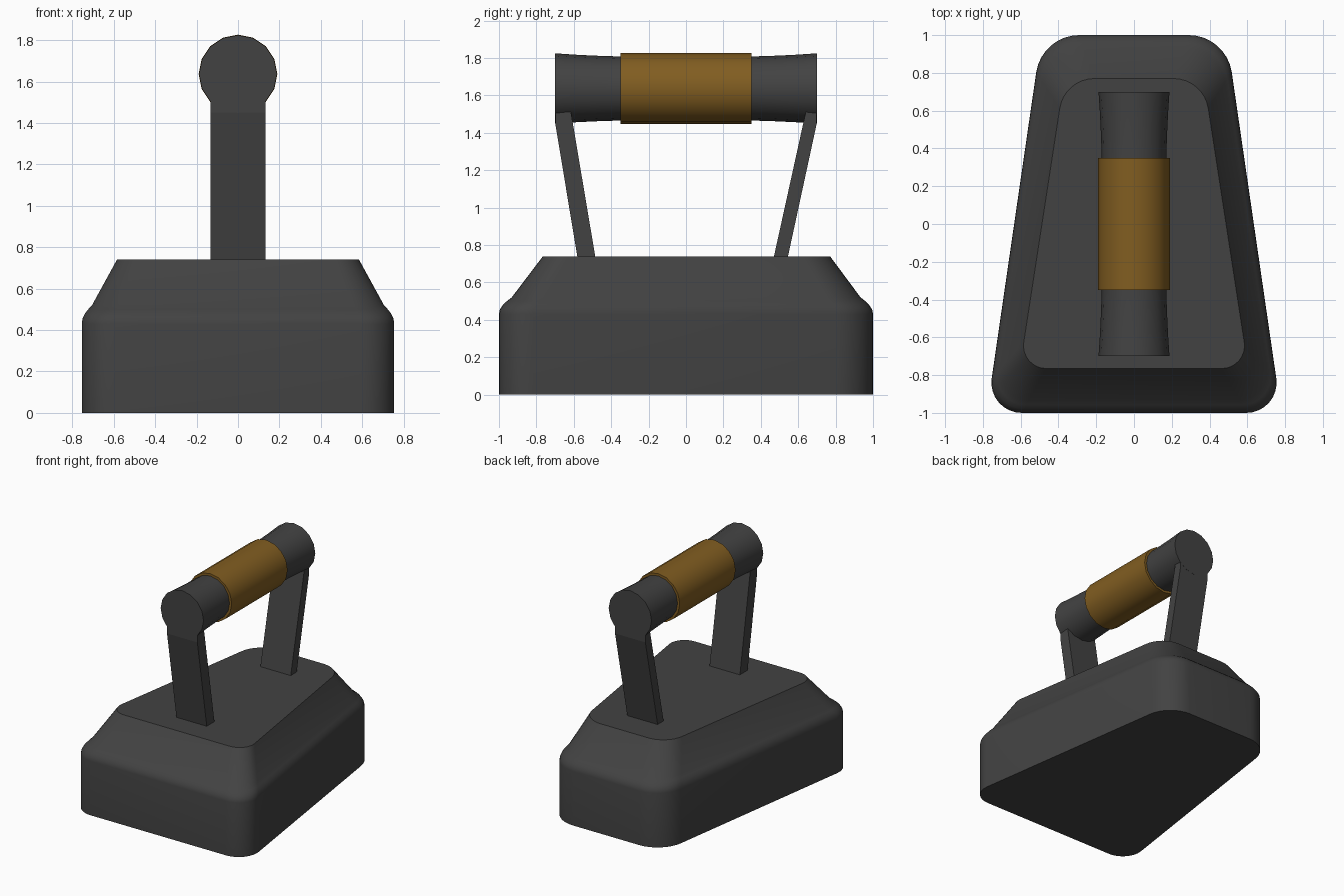
import bpy, bmesh, math

if "Cube" in bpy.data.objects:
    bpy.data.objects.remove(bpy.data.objects["Cube"])

SIDES = 16
AXIS_Z = 1.637


def material(name, rgb):
    m = bpy.data.materials.new(name)
    m.diffuse_color = (*rgb, 1)
    m.use_nodes = True
    m.node_tree.nodes["Principled BSDF"].inputs["Base Color"].default_value = m.diffuse_color
    return m


iron = material("dark_iron", (0.055, 0.055, 0.055))
wood = material("wood", (0.22, 0.11, 0.015))


def loft(name, rings, mat, angle=None):
    """Skin closed rings of equal length and cap both ends."""
    bm = bmesh.new()
    loops = [[bm.verts.new(p) for p in r] for r in rings]
    n = len(loops[0])
    for a, b in zip(loops, loops[1:]):
        for i in range(n):
            j = (i + 1) % n
            bm.faces.new((a[i], a[j], b[j], b[i]))
    bm.faces.new(loops[0])
    bm.faces.new(loops[-1])
    bmesh.ops.recalc_face_normals(bm, faces=bm.faces)
    me = bpy.data.meshes.new(name)
    bm.to_mesh(me)
    bm.free()
    ob = bpy.data.objects.new(name, me)
    bpy.context.collection.objects.link(ob)
    me.materials.append(mat)
    if angle:
        bpy.ops.object.select_all(action='DESELECT')
        ob.select_set(True)
        bpy.context.view_layer.objects.active = ob
        bpy.ops.object.shade_smooth_by_angle(angle=math.radians(angle))
    return ob


def mix(a, b, t):
    return a + (b - a) * t


def base_ring(z, t, steps=8):
    """Rounded trapezoid, blended from the sole (t=0) to the top plateau (t=1)."""
    # corner circles: x, y, radius at sole and plateau, with arc angles
    corners = (((0.595, -0.84, 0.16), (0.465, -0.645, 0.12), -90, 8.3),
               ((0.29, 0.77, 0.23), (0.21, 0.585, 0.185), 8.3, 90))
    half = []
    for low, high, a0, a1 in corners:
        x, y, r = (mix(p, q, t) for p, q in zip(low, high))
        for i in range(steps + 1):
            a = math.radians(mix(a0, a1, i / steps))
            half.append((x + r * math.cos(a), y + r * math.sin(a), z))
    return half + [(-x, y, z) for x, y, z in reversed(half)]


# Body: straight wall, rounded shoulder, sloped chamfer, flat top
loft("iron_body", [base_ring(z, t) for z, t in (
    (0, 0), (0.43, 0), (0.455, 0.02), (0.48, 0.09), (0.5, 0.18),
    (0.52, 0.29), (0.74, 1))], iron, 35)


def bar_ring(y, r):
    return [(r * math.cos(2 * math.pi * i / SIDES), y,
             AXIS_Z + r * math.sin(2 * math.pi * i / SIDES)) for i in range(SIDES)]


# Handle bar, flaring gently to its ends, and the wooden grip around it
flare = [(0.34, 0.171), (0.45, 0.174), (0.58, 0.180), (0.70, 0.188)]
bar = [(-y, r) for y, r in reversed(flare)] + flare
loft("handle_bar", [bar_ring(y, r) for y, r in bar], iron, 35)
loft("wooden_grip", [bar_ring(-0.35, 0.19), bar_ring(0.35, 0.19)], wood, 35)


def strap(name, profile):
    """Flat leg: side profile in y, z extruded across x."""
    loft(name, [[(x, y, z) for y, z in profile] for x in (-0.133, 0.133)], iron)


# Slanted legs joining the bar to the body
strap("front_leg", [(-0.578, 0.72), (-0.699, 1.45), (-0.699, 1.51),
                    (-0.615, 1.51), (-0.482, 0.72)])
strap("back_leg", [(0.541, 0.72), (0.699, 1.45), (0.699, 1.51),
                   (0.64, 1.51), (0.466, 0.72)])
